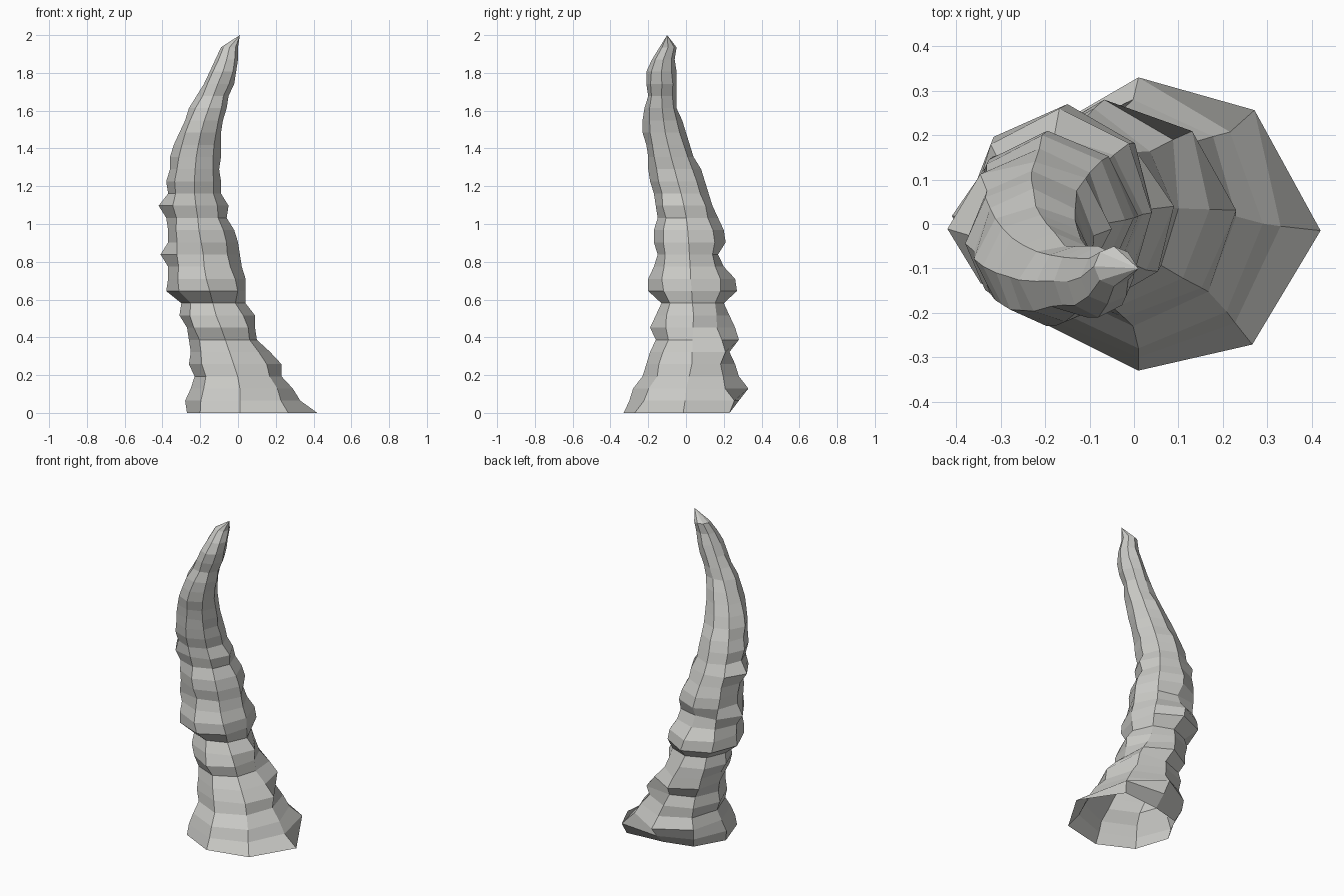
import bpy, bmesh, math

if "Cube" in bpy.data.objects:
    bpy.data.objects.remove(bpy.data.objects["Cube"])

STEP = 2.0 / 31
SIDES = 8

# Silhouette of each growth ring in hundredths: left, right, front, back
RINGS = [
    (-27, 42, -33, 21), (-28, 33, -30, 28), (-25, 29, -28, 33), (-23, 23, -23, 28),
    (-26, 23, -21, 26), (-25, 17, -19, 23), (-26, 10, -16, 28), (-27, 9, -19, 26),
    (-31, 9, -16, 23), (-30, 4, -13, 20), (-38, 4, -20, 27), (-37, 4, -20, 26),
    (-37, 2, -17, 20), (-41, 1, -15, 17), (-37, 0, -17, 21), (-37, -2, -17, 20),
    (-38, -6, -15, 17), (-42, -5, -16, 14), (-37, -9, -17, 12), (-38, -9, -19, 10),
    (-36, -10, -20, 8), (-36, -9, -20, 4), (-34, -9, -21, 2), (-31, -9, -23, 0),
    (-28, -8, -23, -2), (-26, -6, -22, -5), (-22, -5, -20, -5), (-18, -2, -21, -5),
    (-15, -1, -21, -5), (-12, 0, -18, -6), (-9, 0, -14, -5),
]
COUNT = len(RINGS)


def centre(i):
    """Smoothed centre line of the horn."""
    near = RINGS[max(0, i - 2):min(COUNT, i + 3)]
    if i > COUNT - 4:
        near = [RINGS[i]]
    x = sum(r[0] + r[1] for r in near) / (200 * len(near))
    y = sum(r[2] + r[3] for r in near) / (200 * len(near))
    return min(x, 0.01), y


def reach(i, quarter):
    """Distance from the centre line to the surface on the four main sides."""
    i = min(max(i, 0), COUNT - 1)
    cx, cy = centre(i)
    left, right, front, back = (v / 100 for v in RINGS[i])
    return (right - cx, back - cy, cx - left, cy - front)[quarter % 4]


def radius(i, k):
    if k % 2 == 0:
        return reach(i, k // 2)
    # The lowest ridge winds upwards around the back right
    shift = 1 if k == 1 and i < 9 else 0
    return (reach(i - shift, k // 2) + reach(i + shift, k // 2 + 1)) / 2


# Horn: eight-sided ridged skin, open at the base, closed by a point
bm = bmesh.new()
loops = []
for i in range(COUNT):
    cx, cy = centre(i)
    loop = []
    for k in range(SIDES):
        a = k * math.tau / SIDES
        r = radius(i, k)
        loop.append(bm.verts.new((cx + r * math.cos(a), cy + r * math.sin(a), i * STEP)))
    loops.append(loop)
tip = bm.verts.new((0.01, -0.10, 2.0))

for low, high in zip(loops, loops[1:]):
    for k in range(SIDES):
        n = (k + 1) % SIDES
        bm.faces.new((low[k], low[n], high[n], high[k]))
for k in range(SIDES):
    bm.faces.new((loops[-1][k], loops[-1][(k + 1) % SIDES], tip))

mesh = bpy.data.meshes.new("horn")
bm.to_mesh(mesh)
bm.free()

bone = bpy.data.materials.new("pale grey")
bone.diffuse_color = (0.6, 0.6, 0.575, 1)
bone.use_nodes = True
bone.node_tree.nodes["Principled BSDF"].inputs["Base Color"].default_value = bone.diffuse_color
mesh.materials.append(bone)
horn = bpy.data.objects.new("horn", mesh)
bpy.context.collection.objects.link(horn)
